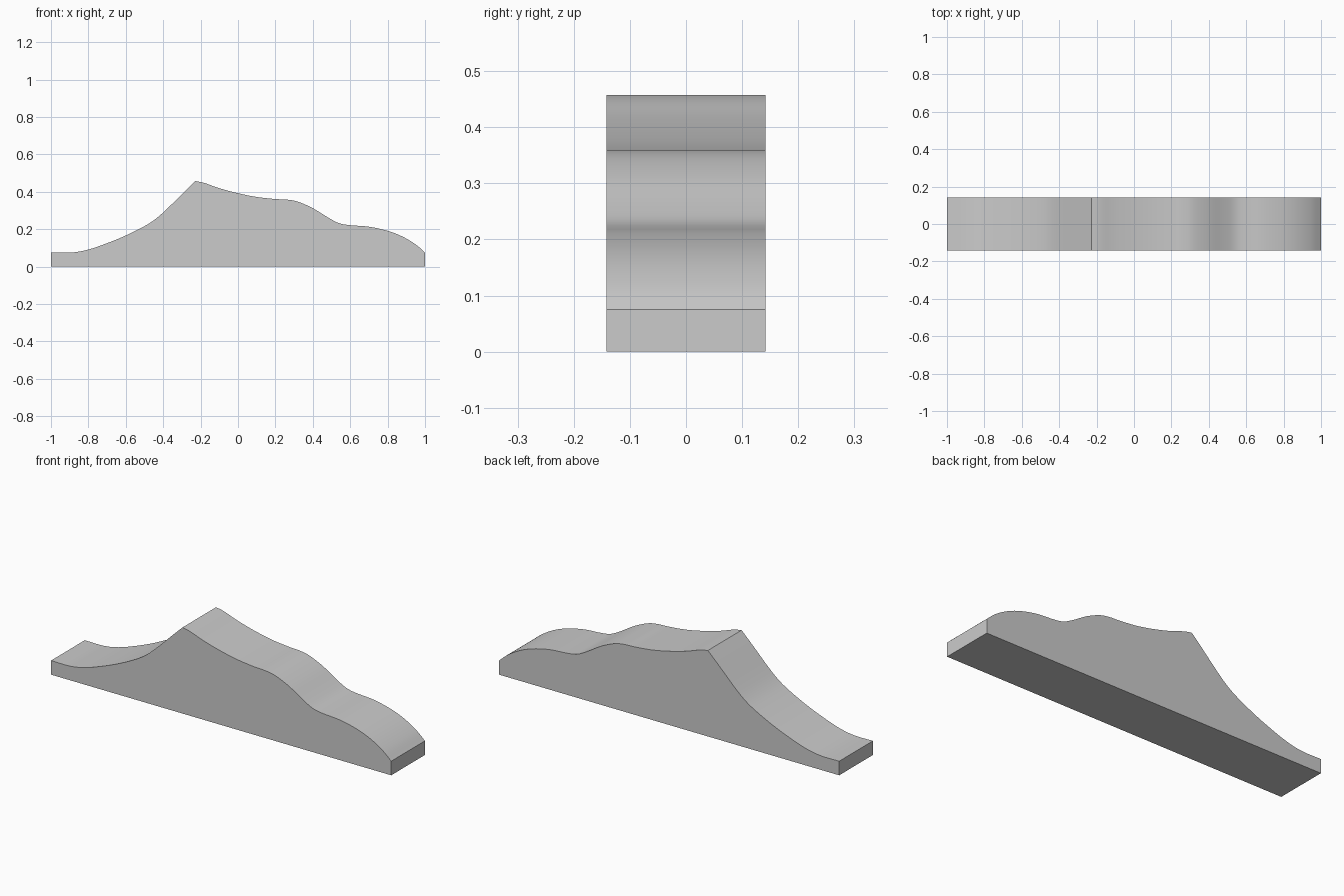
import bpy, bmesh, math
from mathutils import Vector

if "Cube" in bpy.data.objects:
    bpy.data.objects.remove(bpy.data.objects["Cube"])

HALF_WIDTH = 0.1415
STEPS = 5

# Top outline: concave ramp up to the ridge, then the wavy descent
ramp = [(-1, .075), (-.89, .075), (-.8, .091), (-.7, .125), (-.6, .166), (-.5, .216),
        (-.44, .255), (-.38, .308), (-.3, .387), (-.228, .457)]
descent = [(-.228, .457), (-.18, .447), (-.1, .419), (0, .392), (.1, .372), (.2, .361),
           (.26, .358), (.32, .347), (.4, .312), (.48, .263), (.54, .232), (.6, .221),
           (.7, .213), (.8, .191), (.88, .16), (.95, .118), (1, .075)]


def smooth_path(points):
    """Catmull-Rom spline through the points."""
    p = [Vector(q) for q in points]
    p = [2 * p[0] - p[1]] + p + [2 * p[-1] - p[-2]]
    out = []
    for a, b, c, d in zip(p, p[1:], p[2:], p[3:]):
        for i in range(STEPS):
            t = i / STEPS
            out.append(0.5 * (2 * b + (c - a) * t + (2 * a - 5 * b + 4 * c - d) * t * t
                              + (3 * b - a - 3 * c + d) * t ** 3))
    return out + [p[-2]]


# Closed side profile, extruded across the width
outline = smooth_path(ramp) + smooth_path(descent)[1:] + [Vector((1, 0)), Vector((-1, 0))]
bm = bmesh.new()
side = bm.faces.new([bm.verts.new((v.x, -HALF_WIDTH, v.y)) for v in outline])
res = bmesh.ops.extrude_face_region(bm, geom=[side], use_keep_orig=True)
verts = [g for g in res["geom"] if isinstance(g, bmesh.types.BMVert)]
bmesh.ops.translate(bm, verts=verts, vec=(0, 2 * HALF_WIDTH, 0))
bmesh.ops.recalc_face_normals(bm, faces=bm.faces)
mesh = bpy.data.meshes.new("wavy_ramp")
bm.to_mesh(mesh)
bm.free()

ramp_obj = bpy.data.objects.new("wavy_ramp", mesh)
bpy.context.collection.objects.link(ramp_obj)
bpy.context.view_layer.objects.active = ramp_obj
ramp_obj.select_set(True)
bpy.ops.object.shade_smooth_by_angle(angle=math.radians(30))
